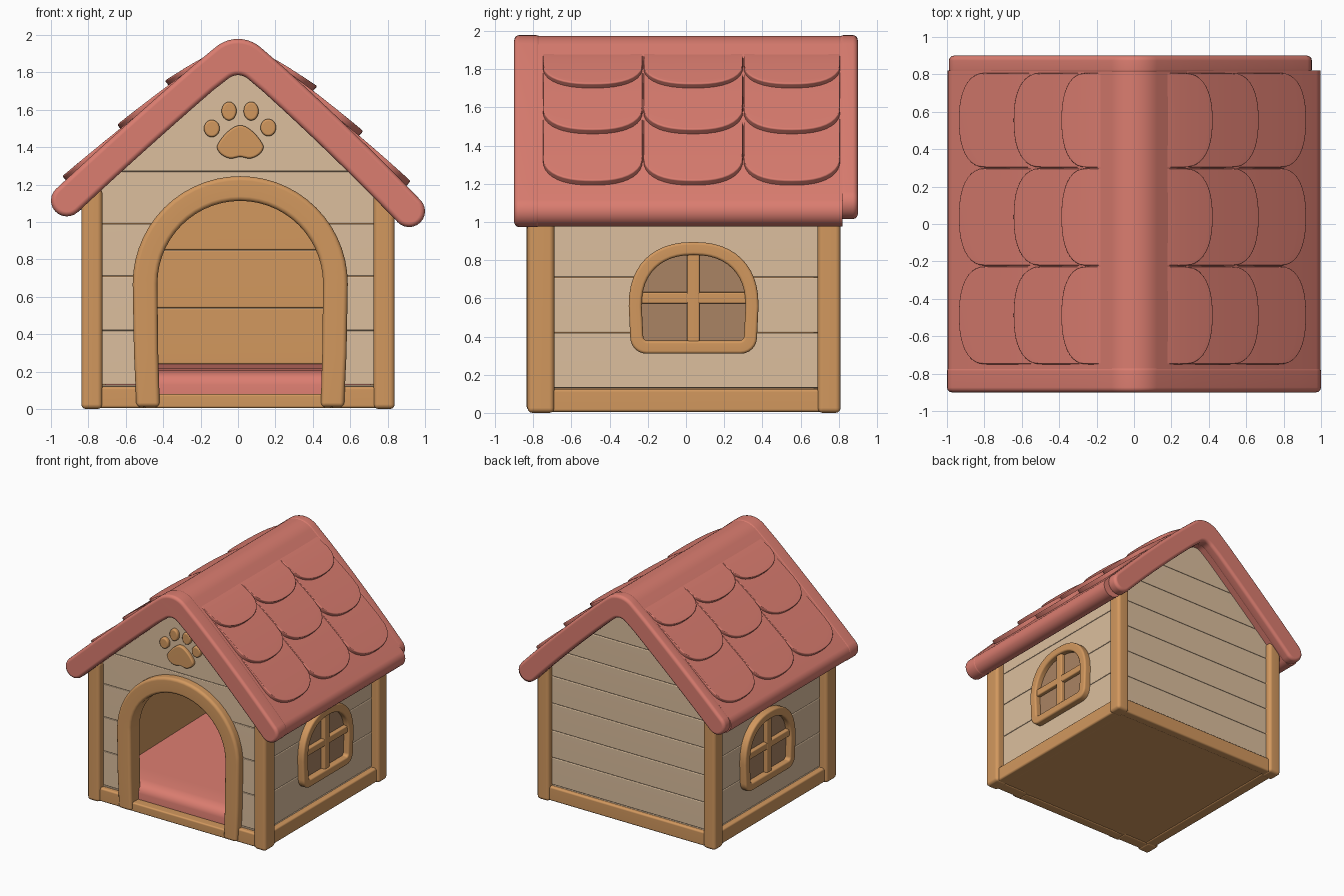
import bpy, bmesh, math
from mathutils import Vector

if "Cube" in bpy.data.objects:
    bpy.data.objects.remove(bpy.data.objects["Cube"])


def material(name, rgb):
    m = bpy.data.materials.new(name)
    lin = [((c / 255 + 0.055) / 1.055) ** 2.4 for c in rgb]
    m.diffuse_color = (*lin, 1)
    m.use_nodes = True
    m.node_tree.nodes["Principled BSDF"].inputs["Base Color"].default_value = m.diffuse_color
    return m


PINK = material("roof pink", (219, 125, 112))
WOOD = material("warm wood", (210, 152, 94))
CREAM = material("cream planks", (220, 191, 158))
PANE = material("brown pane", (170, 131, 99))


def finish(bm, name, mat, bevel=0.0, cutter=None):
    """Turn a bmesh into a softly bevelled, smooth shaded object."""
    bmesh.ops.recalc_face_normals(bm, faces=bm.faces)
    me = bpy.data.meshes.new(name)
    bm.to_mesh(me)
    bm.free()
    ob = bpy.data.objects.new(name, me)
    bpy.context.collection.objects.link(ob)
    if bevel:
        b = ob.modifiers.new("bevel", 'BEVEL')
        b.width, b.segments, b.angle_limit = bevel, 3, math.radians(40)
        b.limit_method, b.use_clamp_overlap = 'ANGLE', False
    if cutter:
        c = ob.modifiers.new("opening", 'BOOLEAN')
        c.operation, c.object, c.solver = 'DIFFERENCE', cutter, 'EXACT'
    dg = bpy.context.evaluated_depsgraph_get()
    ob.data = bpy.data.meshes.new_from_object(ob.evaluated_get(dg))
    ob.modifiers.clear()
    ob.data.materials.clear()
    ob.data.materials.append(mat)
    ob.data.polygons.foreach_set("use_smooth", [True] * len(ob.data.polygons))
    ob.data.set_sharp_from_angle(angle=math.radians(38))
    w = ob.modifiers.new("normals", 'WEIGHTED_NORMAL')
    w.keep_sharp = True
    return ob


def to3d(axis, u, v, a):
    return (u, a, v) if axis == 'y' else (a, u, v)


def prism(name, polys, axis, a0, a1, mat, bevel=0.0, cutter=None):
    """Extrude one or more (u, z) outlines along x or y."""
    bm = bmesh.new()
    for pts in polys:
        lo = [bm.verts.new(to3d(axis, u, v, a0)) for u, v in pts]
        hi = [bm.verts.new(to3d(axis, u, v, a1)) for u, v in pts]
        bm.faces.new(lo)
        bm.faces.new(hi)
        for i in range(len(pts)):
            j = (i + 1) % len(pts)
            bm.faces.new((lo[i], lo[j], hi[j], hi[i]))
    return finish(bm, name, mat, bevel, cutter)


def ring(name, outer, inner, axis, a0, a1, mat, bevel, closed=True):
    """Frame between two outlines with equal point counts."""
    bm = bmesh.new()
    loops = [[bm.verts.new(to3d(axis, u, v, a)) for u, v in pts]
             for pts, a in ((outer, a0), (outer, a1), (inner, a1), (inner, a0))]
    n = len(outer)
    for i in range(n if closed else n - 1):
        j = (i + 1) % n
        for k in range(4):
            p, q = loops[k], loops[(k + 1) % 4]
            bm.faces.new((p[i], p[j], q[j], q[i]))
    if not closed:
        for i in (0, n - 1):
            bm.faces.new([lp[i] for lp in loops])
    return finish(bm, name, mat, bevel)


def rect(u0, u1, v0, v1):
    return [(u0, v0), (u1, v0), (u1, v1), (u0, v1)]


def arc(cx, cz, rx, rz, a0, a1, n, e=2.0):
    """Elliptical arc, squarer for exponents above two."""
    out = []
    for i in range(n + 1):
        a = math.radians(a0 + (a1 - a0) * i / n)
        c, s = math.cos(a), math.sin(a)
        out.append((cx + rx * math.copysign(abs(c) ** (2 / e), c), cz + rz * math.copysign(abs(s) ** (2 / e), s)))
    return out


# ---- walls made of stacked planks ----
def gable_planks(levels, half=0.77, eave=1.15, top=1.86):
    def w(z):
        return half if z <= eave else max(half * (top - z) / (top - eave), 0.002)
    out = []
    for z0, z1 in zip(levels, levels[1:]):
        zs = [z0 + 0.001] + ([eave] if z0 < eave < z1 else []) + [z1 - 0.001]
        out.append([(w(z), z) for z in zs] + [(-w(z), z) for z in reversed(zs)])
    return out


def door_line(r, foot):
    pts = arc(0.012, 0.67, r, r, 0, 180, 28)
    return [(0.012 + foot, 0.01), (0.012 + (foot + r * 2) / 3, 0.3)] + pts + \
           [(0.012 - (foot + r * 2) / 3, 0.3), (0.012 - foot, 0.01)]


cut = prism("door_cutter", [door_line(0.51, 0.49)], 'y', -1, -0.6, WOOD)
cut.hide_render = True
prism("front_wall", gable_planks([0.04, 0.13, 0.42, 0.71, 0.99, 1.27, 1.86]),
      'y', -0.77, -0.72, CREAM, 0.006, cut)
prism("front_lining", gable_planks([0.04, 1.8], 0.74), 'y', -0.72, -0.70, WOOD, 0, cut)
bpy.data.objects.remove(cut)
prism("back_wall", gable_planks([0.04, 0.13, 0.36, 0.59, 0.82, 1.05, 1.28, 1.51, 1.86]),
      'y', 0.71, 0.76, CREAM, 0.007)
prism("back_lining", gable_planks([0.04, 0.24, 0.54, 0.85, 1.14, 1.8], 0.74), 'y', 0.67, 0.71, WOOD, 0.008)
side_rows = [rect(-0.74, 0.74, a + 0.001, b - 0.001)
             for a, b in ((0.04, 0.13), (0.13, 0.42), (0.42, 0.71), (0.71, 0.99), (0.99, 1.15))]

# ---- floor ----
prism("base_plate", [rect(-0.78, 0.78, 0.012, 0.045)], 'y', -0.78, 0.77, WOOD, 0.005)
prism("cushion_floor", [[(-0.735, 0.04), (-0.735, 0.13), (-0.72, 0.168), (-0.69, 0.192), (-0.64, 0.206),
                         (-0.5, 0.216), (0.68, 0.24), (0.68, 0.04)]], 'x', -0.71, 0.71, PINK)


# ---- windows: arched outline ----
def window_line(d, r):
    hw, c = 0.34 - d, 0.04
    b = 0.31 + d
    return arc(c, 0.56, hw, 0.335 - d, 0, 180, 24, 2.3) + \
        arc(c - hw + 0.008 + r, b + r, r, r, 180, 270, 6) + arc(c + hw - 0.008 - r, b + r, r, r, 270, 360, 6)


for s, side in ((1, "right"), (-1, "left")):
    prism(side + "_wall", side_rows, 'x', s * 0.73, s * 0.77, CREAM, 0.006)
    prism(side + "_lining", [rect(-0.71, 0.71, 0.04, 1.14)], 'x', s * 0.70, s * 0.73, WOOD)
    prism(side + "_sill", [rect(-0.72, 0.72, 0.005, 0.125)], 'x', s * 0.72, s * 0.815, WOOD, 0.015)
    prism(side + "_front_sill", [rect(s * 0.5, s * 0.76, 0.005, 0.12)], 'y', -0.81, -0.71, WOOD, 0.015)
    prism(side + "_front_post", [rect(s * 0.725, s * 0.838, 0, 1.18)], 'y', -0.83, -0.69, WOOD, 0.026)
    prism(side + "_back_post", [rect(s * 0.725, s * 0.838, 0, 1.18)], 'y', 0.69, 0.81, WOOD, 0.026)
    prism(side + "_window_pane", [window_line(0.04, 0.05)], 'x', s * 0.768, s * 0.777, PANE)
    ring(side + "_window_frame", window_line(0, 0.085), window_line(0.068, 0.025),
         'x', s * 0.75, s * 0.826, WOOD, 0.015)
    prism(side + "_window_bars", [rect(0.006, 0.072, 0.35, 0.86)], 'x', s * 0.76, s * 0.812, WOOD, 0.01)
    prism(side + "_window_crossbar", [rect(-0.27, 0.35, 0.572, 0.632)], 'x', s * 0.76, s * 0.81, WOOD, 0.01)
prism("back_sill", [rect(-0.76, 0.76, 0.005, 0.125)], 'y', 0.71, 0.79, WOOD, 0.015)
prism("door_threshold", [rect(-0.5, 0.5, 0.005, 0.08)], 'y', -0.815, -0.73, WOOD, 0.012)
ring("door_frame", door_line(0.575, 0.555), door_line(0.443, 0.43), 'y', -0.835, -0.69, WOOD, 0.024, False)

# ---- paw emblem ----
pad = []
for i in range(40):
    a = math.tau * i / 40
    x, z = math.cos(a), math.sin(a)
    wide = 0.125 if z < 0 else 0.125 - 0.045 * z
    pad.append((0.012 + x * wide, 1.405 + 0.112 * z if z > 0 else 1.405 + 0.075 * z * (1 - 0.25 * math.exp(-10 * x * x))))
toes = [arc(x, z, rx, rz, 0, 345, 23) for x, z, rx, rz in
        ((-0.14, 1.5, 0.042, 0.046), (-0.048, 1.593, 0.04, 0.05),
         (0.07, 1.593, 0.04, 0.05), (0.162, 1.505, 0.042, 0.046))]
prism("paw_emblem", [pad] + toes, 'y', -0.80, -0.75, WOOD, 0.012)

# ---- roof ----
APEX = Vector((0, 1.93))
FRONT_ENDS = {1: Vector((0.915, 1.058)), -1: Vector((-0.915, 1.115))}
BACK_ENDS = {1: Vector((0.866, 1.1)), -1: Vector((-0.905, 1.122))}


def slope_point(side, t, ends=FRONT_ENDS):
    """Point and outward normal on the gently bowed roof centreline."""
    d = ends[side] - APEX
    n = Vector((-d.y, d.x)).normalized() * side
    bow = 0.014 if side > 0 else 0.007
    p = APEX + d * t + n * bow * 4 * t * (1 - t)
    g = d.normalized() + n * bow * 4 * (1 - 2 * t) / d.length
    return p, (Vector((-g.y, g.x)) * side).normalized()


def roof_outline(r, ends):
    frames = {s: [slope_point(s, i / 10, ends) for i in range(11)] for s in (1, -1)}

    def normal_angle(side, i):
        n = frames[side][i][1]
        return math.degrees(math.atan2(n.y, n.x))

    def cap(side):
        p, a = frames[side][-1][0], normal_angle(side, -1)
        return arc(p.x, p.y, r, r, a, a - side * 180, 12)[1:-1]
    a, b = normal_angle(1, 0), normal_angle(-1, 0)
    big, small = 0.185, 0.08  # ridge rounding outside and inside
    pts = [tuple(p + n * r) for p, n in reversed(frames[1][2:])]
    pts += arc(0, APEX.y - (big - r) * 1.36, big, big, a, b, 10)
    pts += [tuple(p + n * r) for p, n in frames[-1][2:]] + cap(-1)
    pts += [tuple(p - n * r) for p, n in reversed(frames[-1][2:])]
    pts += arc(0, APEX.y - (r + small) * 1.36, small, small, b, a, 8)
    pts += [tuple(p - n * r) for p, n in frames[1][2:]] + cap(1)[::-1]
    return pts


prism("roof_slab", [roof_outline(0.082, FRONT_ENDS)], 'y', -0.78, 0.82, PINK)
prism("front_roof_trim", [roof_outline(0.085, FRONT_ENDS)], 'y', -0.90, -0.76, PINK, 0.026)
prism("back_roof_trim", [roof_outline(0.085, BACK_ENDS)], 'y', 0.80, 0.90, PINK, 0.026)


# ---- shingles: round-ended tiles lifting towards the tip ----
def shingle(name, side, y0, y1, top, tip, lift):
    bm = bmesh.new()
    length = (FRONT_ENDS[side] - APEX).length
    nu, nv, depth = 20, 8, min(0.19, (tip - top) * 0.6)
    grid = []
    for i in range(nu + 1):
        v = math.sin(math.pi * (i / nu - 0.5))
        end = tip - depth * (1 - max(0, 1 - abs(v) ** 2.4) ** (1 / 2.4))
        col = []
        for k in range(nv + 1):
            s = top + (end - top) * k / nv
            p, n = slope_point(side, s / length)
            h = 0.072 + (lift + 0.01) * ((s - top) / (tip - top)) ** 0.8
            q = p + n * h
            col.append(bm.verts.new((q.x, (y0 + y1) / 2 + v * (y1 - y0) / 2, q.y)))
        grid.append(col)
    for i in range(nu):
        for k in range(nv):
            bm.faces.new((grid[i][k], grid[i + 1][k], grid[i + 1][k + 1], grid[i][k + 1]))
    low = bmesh.ops.extrude_face_region(bm, geom=bm.faces[:])['geom']
    n = slope_point(side, 0.5)[1] * -0.07
    bmesh.ops.translate(bm, vec=(n.x, 0, n.y), verts=[g for g in low if isinstance(g, bmesh.types.BMVert)])
    finish(bm, name, PINK, 0.009)


columns = (-0.752, -0.225, 0.3, 0.81)
rows = {1: ((0.14, 0.45, 0.05), (0.22, 0.79, 0.046), (0.54, 1.155, 0.036)),
        -1: ((0.14, 0.41, 0.042), (0.2, 0.755, 0.036), (0.5, 1.155, 0.03))}
for side, label in ((1, "right"), (-1, "left")):
    for r, (top, tip, lift) in enumerate(rows[side]):
        for c in range(3):
            shingle(f"{label}_shingle_{r + 1}_{c + 1}", side, columns[c] + 0.002, columns[c + 1] - 0.002,
                    top, tip, lift)
